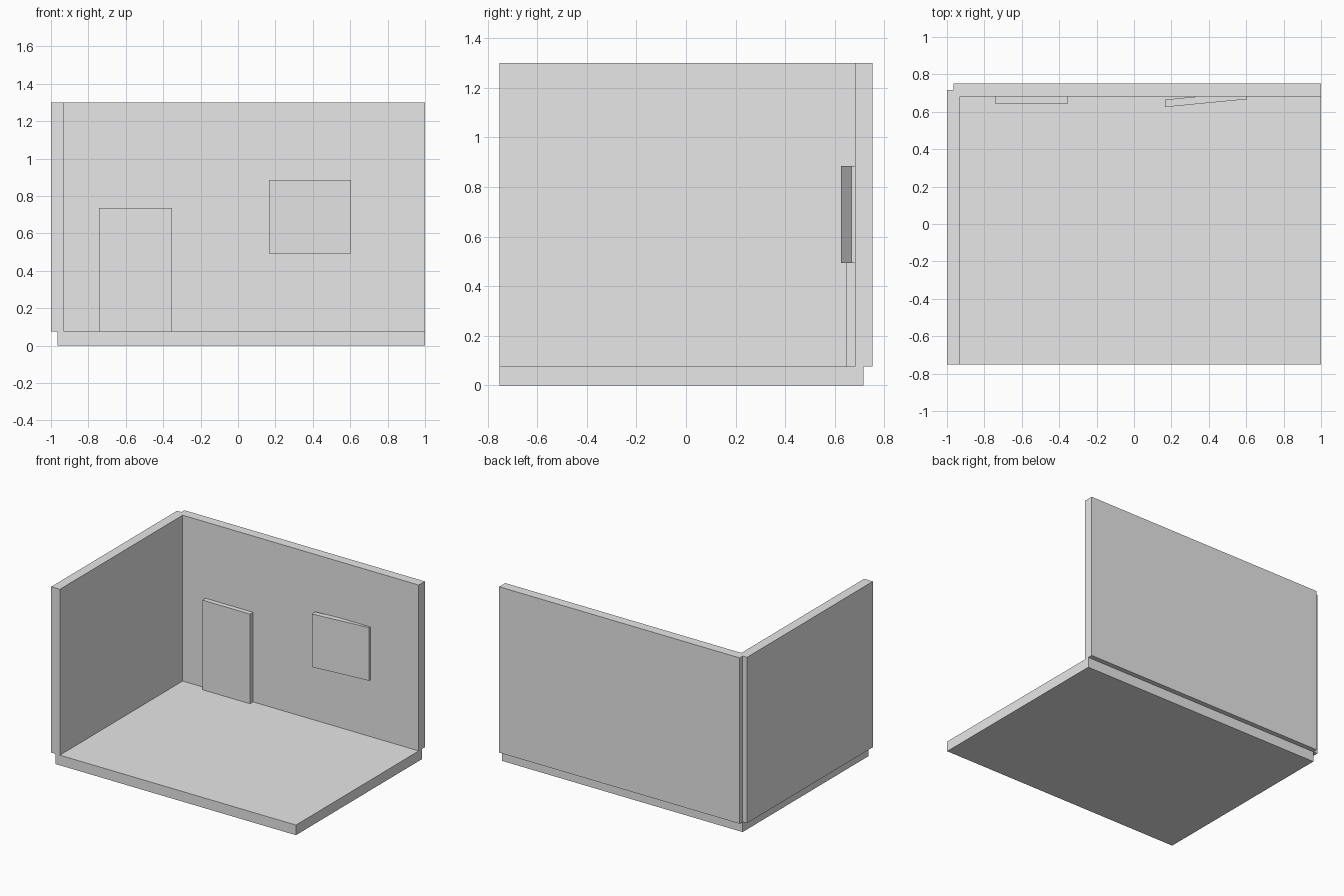
import bpy
import bmesh

if "Cube" in bpy.data.objects:
    bpy.data.objects.remove(bpy.data.objects["Cube"])

grey = bpy.data.materials.new("plain grey")
grey.diffuse_color = (0.8, 0.8, 0.8, 1)
grey.use_nodes = True
grey.node_tree.nodes["Principled BSDF"].inputs["Base Color"].default_value = grey.diffuse_color


def prism(name, outline, z0, z1):
    """Extrude a counter-clockwise plan outline from z0 up to z1."""
    bm = bmesh.new()
    base = bm.faces.new([bm.verts.new((x, y, z0)) for x, y in outline])
    top = bmesh.ops.extrude_face_region(bm, geom=[base], use_keep_orig=True)
    verts = [v for v in top["geom"] if isinstance(v, bmesh.types.BMVert)]
    bmesh.ops.translate(bm, verts=verts, vec=(0, 0, z1 - z0))
    bmesh.ops.recalc_face_normals(bm, faces=bm.faces)
    mesh = bpy.data.meshes.new(name)
    bm.to_mesh(mesh)
    bm.free()
    mesh.materials.append(grey)
    obj = bpy.data.objects.new(name, mesh)
    bpy.context.collection.objects.link(obj)
    return obj


def box(name, x0, x1, y0, y1, z0, z1):
    return prism(name, [(x0, y0), (x1, y0), (x1, y1), (x0, y1)], z0, z1)


D = 0.752          # half depth of the room
T = 0.071          # wall thickness
FLOOR = 0.075      # floor top
HEIGHT = 1.30      # wall top

# Room shell: the floor stops halfway under both walls
box("floor", -1 + T / 2, 1, -D, D - T / 2, 0, FLOOR)
box("left_wall", -1, -1 + T, -D, D - T / 2, FLOOR, HEIGHT)
box("back_wall", -1 + T / 2, 1, D - T, D, FLOOR, HEIGHT)

# Door slab partly sunk in the back wall
box("door", -0.743, -0.353, 0.645, 0.70, FLOOR, 0.737)

# Window panel, slightly skewed, its right end sinking into the wall
prism("window", [(0.165, 0.625), (0.605, 0.667), (0.605, 0.707), (0.165, 0.665)],
      0.493, 0.885)
